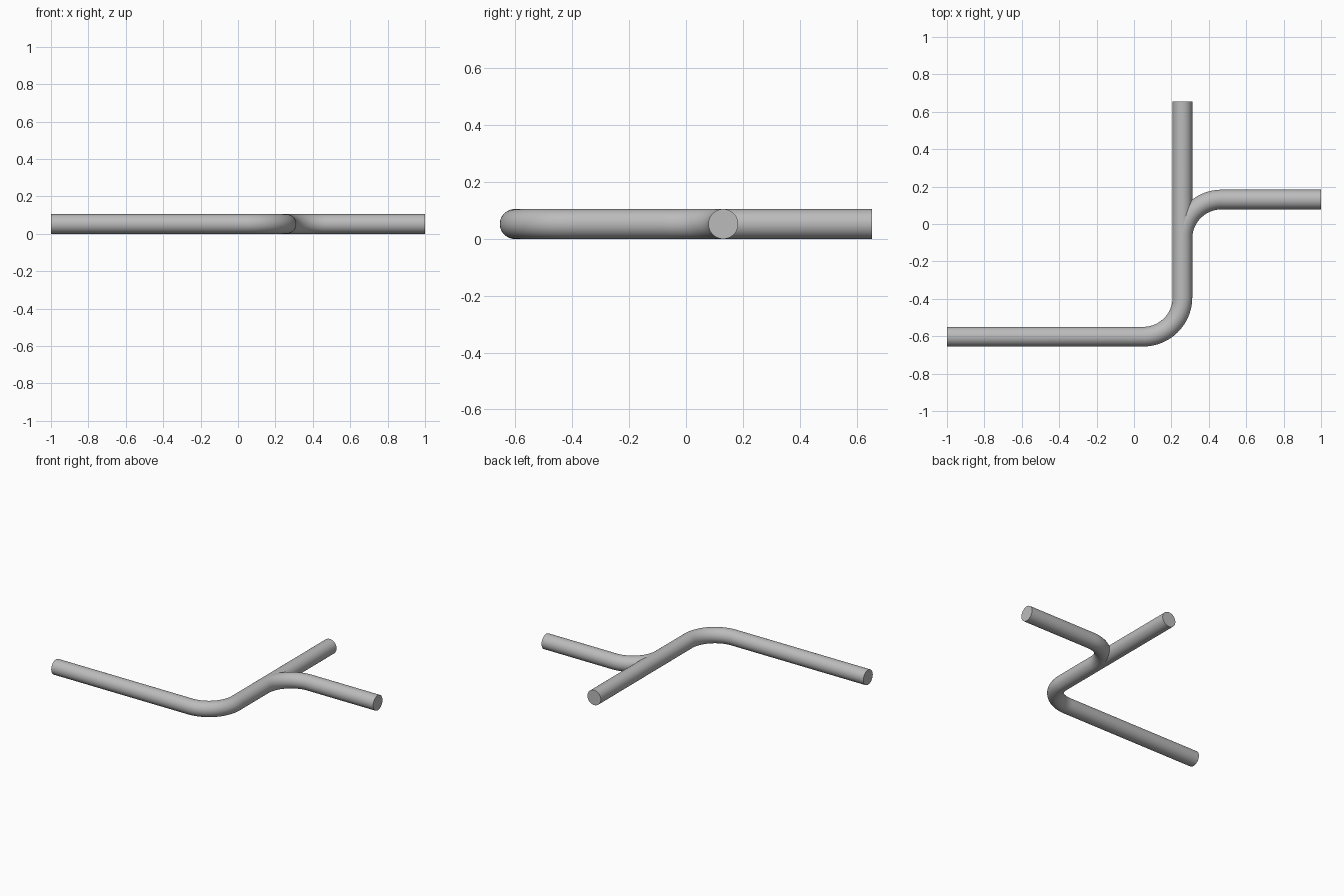
import bpy, bmesh
from math import sin, cos, pi
from mathutils import Vector

cube = bpy.data.objects.get("Cube")
if cube:
    bpy.data.objects.remove(cube, do_unlink=True)

RADIUS = 0.0525   # pipe radius
BEND = 0.21       # centreline radius of each bend
SIDES = 48
STEPS = 24
PIPE_X = 0.259    # centreline of the straight run

grey = bpy.data.materials.new("pipe_grey")
grey.use_nodes = True
colour = (0.5, 0.5, 0.5, 1)
grey.diffuse_color = colour
grey.node_tree.nodes["Principled BSDF"].inputs["Base Color"].default_value = colour


def bend(cx, cy, start, end):
    """Centreline points and directions along a circular bend."""
    turn = 1 if end > start else -1
    out = []
    for i in range(STEPS + 1):
        a = start + (end - start) * i / STEPS
        point = Vector((cx + BEND * cos(a), cy + BEND * sin(a), RADIUS))
        out.append((point, Vector((-sin(a), cos(a), 0)) * turn))
    return out


def pipe(name, path, cap_start=True):
    """Sweep a circle along a flat path of (point, direction) pairs."""
    bm = bmesh.new()
    up = Vector((0, 0, 1))
    rings = []
    for point, direction in path:
        side = direction.cross(up)
        rings.append([bm.verts.new(point + RADIUS * (side * cos(a) + up * sin(a)))
                      for a in (2 * pi * k / SIDES for k in range(SIDES))])
    for r0, r1 in zip(rings, rings[1:]):
        for k in range(SIDES):
            n = (k + 1) % SIDES
            bm.faces.new((r0[k], r0[n], r1[n], r1[k]))
    if cap_start:
        bm.faces.new(rings[0])
    bm.faces.new(rings[-1])
    bmesh.ops.recalc_face_normals(bm, faces=bm.faces)
    mesh = bpy.data.meshes.new(name)
    bm.to_mesh(mesh)
    bm.free()
    mesh.materials.append(grey)
    obj = bpy.data.objects.new(name, mesh)
    bpy.context.collection.objects.link(obj)
    bpy.ops.object.select_all(action='DESELECT')
    obj.select_set(True)
    bpy.context.view_layer.objects.active = obj
    bpy.ops.object.shade_smooth_by_angle(angle=pi / 6)
    return obj


east, north = Vector((1, 0, 0)), Vector((0, 1, 0))

# Main pipe: long arm, quarter bend, straight run to the back
low_y = -0.655 + RADIUS
main_path = [(Vector((-1, low_y, RADIUS)), east)]
main_path += bend(PIPE_X - BEND, low_y + BEND, -pi / 2, 0)
main_path += [(Vector((PIPE_X, 0.655, RADIUS)), north)]
pipe("main_pipe", main_path)

# Branch pipe: leaves the straight run and turns to the left side
branch_y = 0.131
branch_path = bend(PIPE_X + BEND, branch_y - BEND, pi, pi / 2)
branch_path += [(Vector((1, branch_y, RADIUS)), east)]
pipe("branch_pipe", branch_path, cap_start=False)
